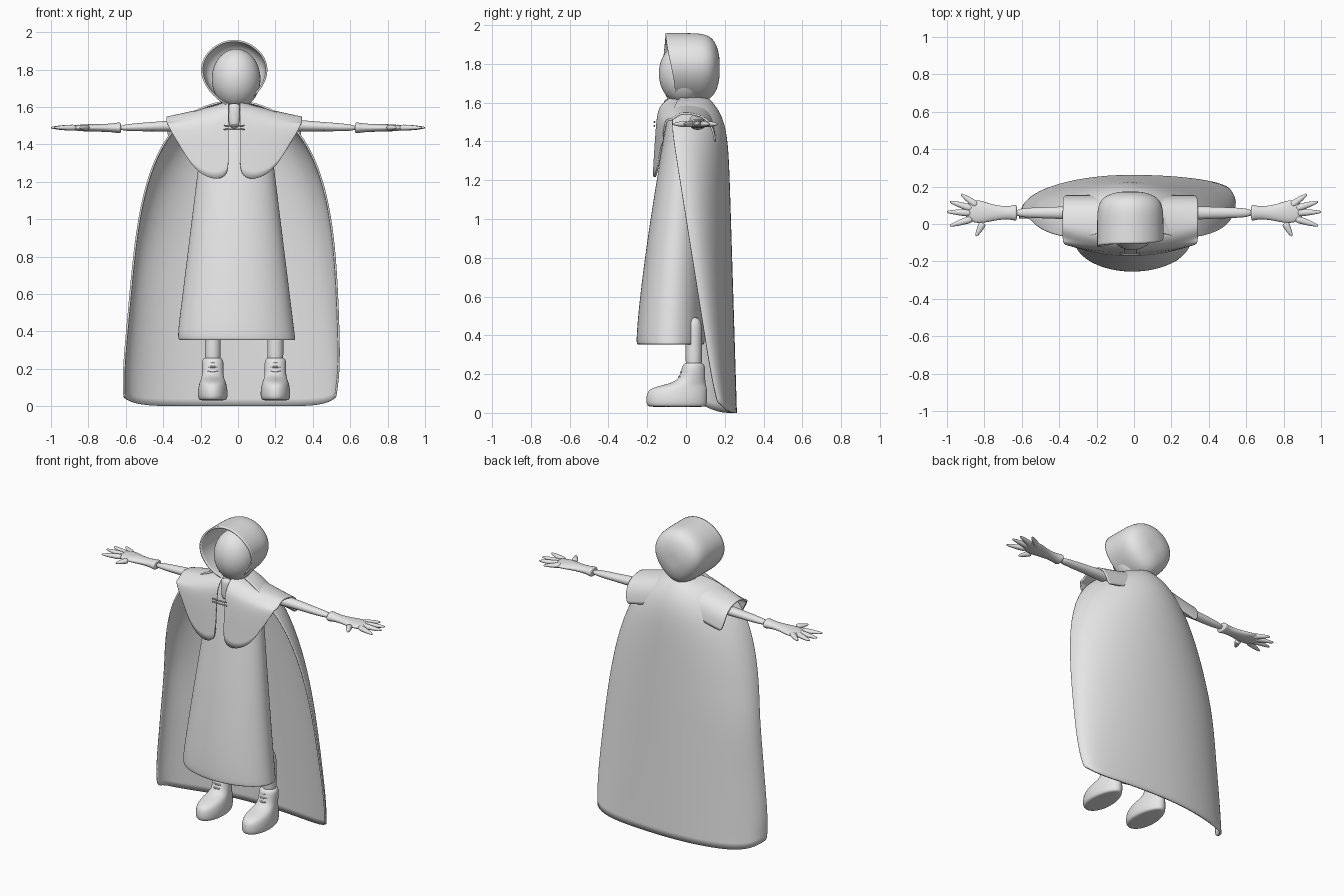
import bpy
from math import sin, cos, pi
from mathutils import Vector

cube = bpy.data.objects.get("Cube")
if cube:
    bpy.data.objects.remove(cube)

grey = bpy.data.materials.new("plain_grey")
grey.use_nodes = True
colour = (0.8, 0.8, 0.8, 1)
grey.diffuse_color = colour
grey.node_tree.nodes["Principled BSDF"].inputs["Base Color"].default_value = colour


def loft(name, rows, closed=True, caps=(True, True), thickness=0, mirror=False):
    """Skin rows of equal point count into a smooth surface."""
    count = len(rows[0])
    verts = [point for row in rows for point in row]
    faces = []
    for start in range(0, len(verts) - count, count):
        for i in range(count if closed else count - 1):
            a, b = start + i, start + (i + 1) % count
            faces.append((a, b, b + count, a + count))
    if caps[0]:
        faces.append(tuple(reversed(range(count))))
    if caps[1]:
        faces.append(tuple(range(len(verts) - count, len(verts))))
    mesh = bpy.data.meshes.new(name)
    mesh.from_pydata(verts, [], faces)
    mesh.materials.append(grey)
    mesh.shade_smooth()
    part = bpy.data.objects.new(name, mesh)
    bpy.context.collection.objects.link(part)
    if mirror:
        part.modifiers.new("Mirror", 'MIRROR')
    smooth = part.modifiers.new("Smooth", 'SUBSURF')
    smooth.levels = smooth.render_levels = 2
    if thickness:
        shell = part.modifiers.new("Shell", 'SOLIDIFY')
        shell.thickness, shell.offset = thickness, 0


def angles(count):
    return [2 * pi * i / count for i in range(count)]


def flat_ring(x, z, half_width, front, back, toe=0.0):
    """Horizontal oval between front and back; toe widens its front."""
    middle, depth = (front + back) / 2, (back - front) / 2
    return [(x + half_width * cos(a) * (1 - toe * sin(a)), middle + depth * sin(a), z)
            for a in angles(24)]


def tube(name, stops, mirror=False):
    """Oval tube through (x, y, z, half width, half height) stops."""
    points = [Vector(stop[:3]) for stop in stops]
    last = len(points) - 1
    rows = []
    for i, (point, stop) in enumerate(zip(points, stops)):
        along = (points[min(i + 1, last)] - points[max(i - 1, 0)]).normalized()
        guide = Vector((0, 1, 0)) if abs(along.z) > 0.9 else Vector((0, 0, 1))
        side = guide.cross(along).normalized()
        up = along.cross(side)
        rows.append([point + side * stop[3] * cos(a) + up * stop[4] * sin(a) for a in angles(10)])
    loft(name, rows, mirror=mirror)


# Dress: tapers from the hem to the chest, with the hem turned under
rows = [flat_ring(0, 0.37, 0.28, -0.22, 0.06), flat_ring(0, 0.35, 0.31, -0.25, 0.09)]
for i in range(9):
    up = i / 8
    rows.append(flat_ring(-0.01, 0.355 + 1.2 * up, 0.32 - 0.15 * up, -0.26 + 0.17 * up ** 1.3, 0.1))
rows.append(flat_ring(-0.01, 1.59, 0.1, -0.06, 0.08))
loft("dress", rows)

# Long cape: a half oval around the back that closes over the shoulders
rows = []
for i in range(17):
    height = 0.998 * (1 - (1 - i / 16) ** 1.6)
    taper = (1 - height ** 4) ** 0.45
    flare = (1 - height) ** 3
    hem = max(0, 1 - 8 * height)
    back = 0.258 - 0.05 * height - 0.11 * height ** 20
    left_edge = 0.16 - 0.26 * height + 0.08 * height ** 30
    right_edge = min(0.03, left_edge)
    row = []
    for j in range(25):
        a = (j / 12 - 1) * pi / 2
        if a < 0:
            reach, edge = 0.54 + 0.08 * flare, right_edge
        else:
            reach, edge = 0.55 + 0.02 * flare, left_edge
        corner = hem * abs(sin(a)) ** 8
        x = -0.02 + reach * taper * sin(a) * (1 - 0.05 * corner)
        row.append((x, edge + (back - edge) * cos(a), 1.63 * height + 0.05 * corner))
    rows.append(row)
loft("long_cape", rows, closed=False, caps=(False, False), thickness=0.01)

# Shoulder capelet: two panels from the chest over the shoulders to the back
for name, inner, side in (("capelet_right", -0.05, -1), ("capelet_left", 0.01, 1)):
    rows = []
    for i in range(13):
        out = i / 12
        top = 1.63 - 0.085 * out ** 0.8
        low = 1.21 + 0.2 * out ** 3 + 0.05 * (1 - out) ** 10
        sweep = 0.045 * out ** 2
        path = [(sweep - 0.165, low, 0.8), (sweep - 0.155, low * 0.6 + top * 0.4, 0.93),
                (sweep - 0.145, low * 0.2 + top * 0.8, 1), (sweep - 0.12, top - 0.04, 1),
                (sweep - 0.08, top, 1), (0.02, top, 1), (0.1, top - 0.02, 1),
                (0.14, top - 0.08, 1), (0.15, top - 0.15, 0.95)]
        rows.append([(inner + side * out * spread * 0.33, y, z) for y, z, spread in path])
    loft(name, rows, closed=False, caps=(False, False), thickness=0.01)

# Neck, collar tie and clasp
tube("neck", [(-0.02, 0, z, 0.05, 0.05) for z in (1.5, 1.6, 1.7)])
tube("collar_tie", [(-0.02, -0.1, 1.48, 0.03, 0.02), (-0.02, -0.1, 1.56, 0.03, 0.02),
                    (-0.02, -0.08, 1.62, 0.05, 0.04)])
for name, z in (("lower_clasp_bar", 1.48), ("upper_clasp_bar", 1.5)):
    tube(name, [(x, -0.163, z, 0.005, 0.005) for x in (-0.08, -0.02, 0.04)])

# Head
bpy.ops.mesh.primitive_uv_sphere_add(segments=40, ring_count=24, radius=1, location=(-0.01, -0.01, 1.75))
head = bpy.context.object
head.name = "head"
head.scale = (0.13, 0.13, 0.16)
head.data.materials.append(grey)
head.data.shade_smooth()

# Hood: egg-shaped rings from the turned opening to the rounded back
rows = []
for i in range(10):
    depth = 0.995 * sin(i / 9 * pi / 2)
    size = (1 - depth ** 8) ** 0.45
    front = max(0, 1 - 1.5 * depth)
    row = []
    for a in angles(24):
        low = (1 - sin(a)) / 2
        width = 0.165 * cos(a) * (1.2 - 0.3 * low - 0.16 * sin(a) ** 2)
        turn = low * (0.045 * cos(a) + 0.03 * low)
        row.append((-0.02 + size * width, -0.105 + 0.275 * depth + front * turn,
                    1.78 + 0.175 * size * sin(a)))
    rows.append(row)
loft("hood", rows, caps=(False, True), thickness=0.01)

# Sleeves, then gloves with a flared cuff: distance out, half width, half height
tube("sleeve", [(0.12, 0.05, 1.51, 0.05, 0.045), (0.3, 0.06, 1.5, 0.04, 0.034),
                (0.45, 0.06, 1.495, 0.032, 0.026), (0.65, 0.06, 1.487, 0.027, 0.02)], mirror=True)
glove = [(0.625, 0.03, 0.02), (0.63, 0.048, 0.033), (0.65, 0.04, 0.028), (0.7, 0.036, 0.022),
         (0.77, 0.05, 0.022), (0.82, 0.066, 0.02), (0.87, 0.062, 0.016), (0.9, 0.04, 0.01)]
tube("glove", [(x, 0.06 + max(0, x - 0.8) / 6, 1.488, wide, high) for x, wide, high in glove], mirror=True)

# Fingers fan out from the middle of the palm
palm = Vector((0.78, 0.055, 1.489))
tips = {"thumb": (0.845, -0.065), "index_finger": (0.985, -0.01), "middle_finger": (1, 0.065),
        "ring_finger": (0.985, 0.12), "little_finger": (0.925, 0.16)}
for name, (x, y) in tips.items():
    tip = Vector((x, y, palm.z))
    stops = []
    for along in (0.4, 0.6, 0.8, 0.97, 1):
        radius = 0.022 * (1.04 - along ** 4) ** 0.4 * (1.2 - along / 2)
        stops.append((*palm.lerp(tip, along), radius, radius * 0.85))
    tube(name, stops, mirror=True)

# Legs, boots and laces; boot rows are height, toe, heel, half width
boot = [(0.03, -0.18, 0.09, 0.06), (0.035, -0.207, 0.11, 0.08), (0.09, -0.207, 0.11, 0.08),
        (0.13, -0.19, 0.11, 0.07), (0.15, -0.08, 0.1, 0.06), (0.18, -0.03, 0.1, 0.057),
        (0.25, -0.02, 0.1, 0.06), (0.26, 0, 0.08, 0.04)]
for side, x in (("right", -0.135), ("left", 0.2)):
    tube(side + "_leg", [(x, 0.04, z, 0.045, 0.045) for z in (0.2, 0.3, 0.4, 0.5)])
    loft(side + "_boot", [flat_ring(x, z, wide, toe, heel, 0.1) for z, toe, heel, wide in boot])
    for k in range(4):
        y, z = 0.009 * k - 0.05, 0.165 + 0.022 * k
        tube(side + "_lace", [(x + 0.03 * t, y + 0.016 * t * t, z, 0.005, 0.005) for t in (-1, 0, 1)])
